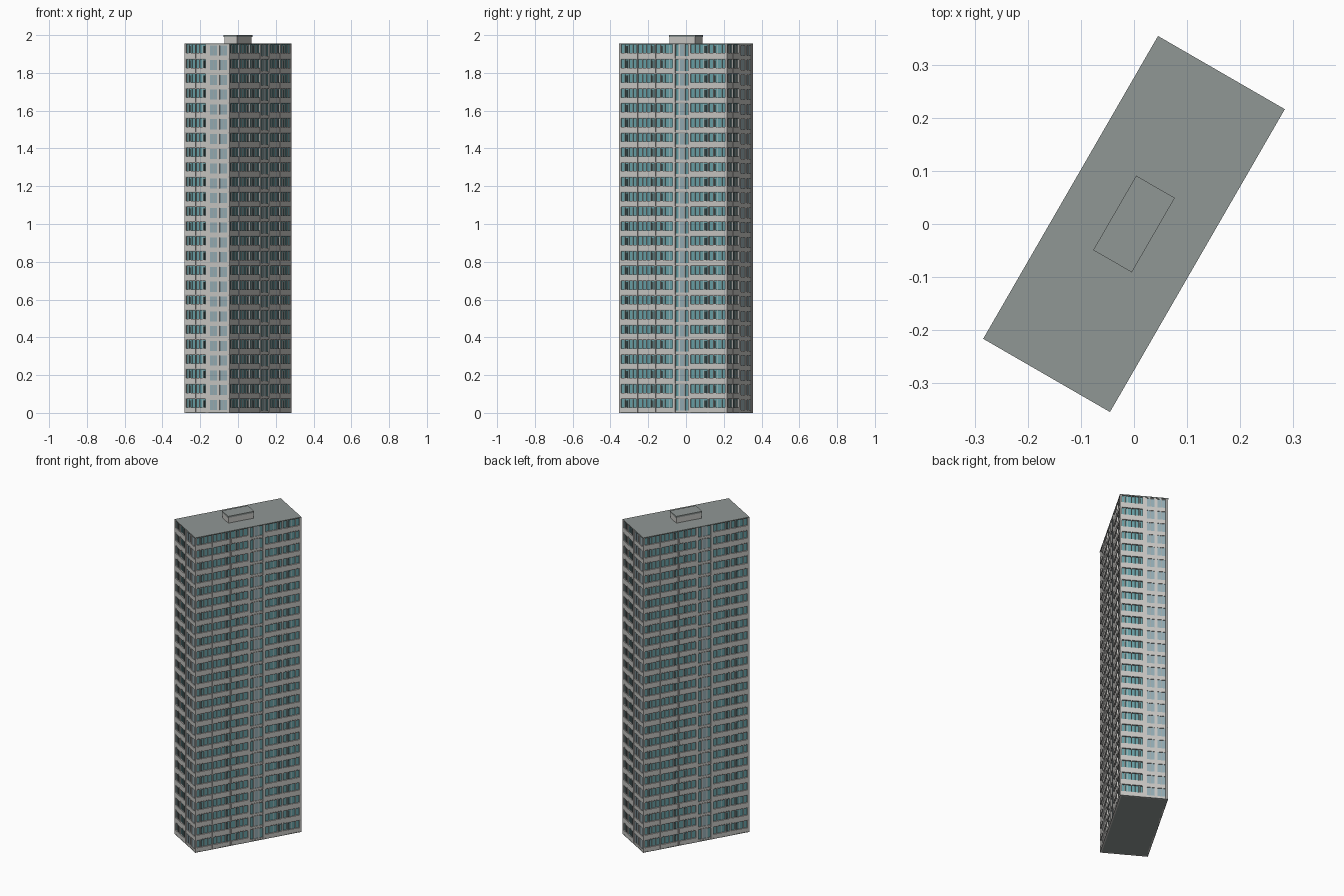
import bpy
from math import radians
from mathutils import Matrix

if "Cube" in bpy.data.objects:
    bpy.data.objects.remove(bpy.data.objects["Cube"], do_unlink=True)

FLOORS = 25
ROOF = 1.955
PITCH = ROOF / FLOORS
LENGTH, WIDTH, RELIEF = 0.658, 0.275, 0.008
TURN = radians(60)


def material(name, r, g, b):
    m = bpy.data.materials.new(name)
    m.use_nodes = True
    m.diffuse_color = (r, g, b, 1)
    m.node_tree.nodes["Principled BSDF"].inputs["Base Color"].default_value = (r, g, b, 1)
    return m


wall = material("pale concrete", 0.58, 0.57, 0.55)
trim = material("grey frame", 0.40, 0.40, 0.39)
glass = material("teal glass", 0.14, 0.36, 0.39)
pale = material("blue grey glass", 0.30, 0.42, 0.46)
dark = material("dark recess", 0.06, 0.09, 0.09)
roof = material("roof grey", 0.28, 0.31, 0.30)


def boxes(name, items, mat, angle=0.0):
    """One mesh of boxes, each ((x0, x1), (y0, y1), (z0, z1)), turned about z."""
    verts, faces = [], []
    for xs, ys, zs in items:
        n = len(verts)
        verts += [(x, y, z) for x in xs for y in ys for z in zs]
        faces += [[n + i for i in f] for f in
                  ((0, 1, 3, 2), (4, 6, 7, 5), (0, 4, 5, 1),
                   (2, 3, 7, 6), (0, 2, 6, 4), (1, 5, 7, 3))]
    mesh = bpy.data.meshes.new(name)
    mesh.from_pydata(verts, [], faces)
    mesh.transform(Matrix.Rotation(TURN + angle, 4, "Z"))
    mesh.materials.append(mat)
    ob = bpy.data.objects.new(name, mesh)
    bpy.context.scene.collection.objects.link(ob)
    return ob


def block(name, length, width, z0, z1, mat):
    return boxes(name, [((-length / 2, length / 2), (-width / 2, width / 2), (z0, z1))], mat)


def facade(name, length, depth, angle, parts):
    """Stack one storey of (left, right, bottom, top) fractions up the tower."""
    for part, (mat, out, rects) in parts.items():
        items = [(((l - 0.5) * length, (r - 0.5) * length),
                  (-depth / 2 + RELIEF - out, -depth / 2 + RELIEF + 0.002),
                  (b * PITCH, t * PITCH)) for l, r, b, t in rects]
        ob = boxes(name + "_" + part, items, mat, angle)
        mod = ob.modifiers.new("storeys", "ARRAY")
        mod.count = FLOORS
        mod.use_relative_offset = False
        mod.use_constant_offset = True
        mod.constant_offset_displace = (0, 0, PITCH)


def bay_parts(bays, divisions):
    """Balcony fronts, slim mullions and a dark doorway for each bay."""
    fronts, mullions, doors = [], [], []
    for i, (l, r) in enumerate(bays):
        step = (r - l) / divisions
        fronts.append((l, r, 0.0, 0.36))
        mullions += [(l + k * step - step * 0.06, l + k * step + step * 0.06, 0.36, 0.92)
                     for k in range(1, divisions)]
        k = divisions - 1 if i % 2 else 1
        doors.append((l + (k + 0.1) * step, l + (k + 0.55) * step, 0.36, 0.85))
    return fronts, mullions, doors


# Long sides: three bays, a stair strip between piers, two more bays
fronts, mullions, doors = bay_parts(
    [(0.01, 0.16), (0.17, 0.33), (0.34, 0.5), (0.66, 0.82), (0.83, 0.99)], 4)
long_parts = {
    "balcony_fronts": (wall, 0.007, fronts),
    "mullions": (wall, 0.004, mullions),
    "doorways": (dark, 0.002, doors),
    "slab_edges": (trim, 0.0075, [(0, 1, 0.93, 1.0)]),
    "piers": (wall, RELIEF, [(0, 0.012, 0, 1), (0.16, 0.172, 0, 1), (0.33, 0.338, 0, 1),
                             (0.497, 0.52, 0, 1), (0.638, 0.662, 0, 1),
                             (0.82, 0.83, 0, 1), (0.988, 1, 0, 1)]),
    "stair_panels": (wall, 0.005, [(0.52, 0.638, 0, 0.16), (0.55, 0.56, 0, 1),
                                   (0.598, 0.608, 0, 1)]),
    "stair_windows": (pale, 0.002, [(0.56, 0.598, 0.16, 0.93)]),
}

# Short sides: balcony bays on the left, windows in solid wall on the right
fronts, mullions, doors = bay_parts([(0.02, 0.23), (0.25, 0.47)], 3)
short_parts = {
    "balcony_fronts": (wall, 0.007, fronts),
    "mullions": (wall, 0.004, mullions),
    "doorways": (dark, 0.002, doors),
    "slab_edges": (trim, 0.0075, [(0, 0.48, 0.93, 1.0)]),
    "piers": (wall, RELIEF, [(0, 0.025, 0, 1), (0.23, 0.25, 0, 1), (0.47, 0.53, 0, 1),
                             (0.95, 1, 0, 1)]),
    "wall_panels": (wall, 0.006, [(0.53, 0.95, 0, 0.2), (0.53, 0.95, 0.88, 1.0),
                                  (0.53, 0.56, 0.2, 0.88), (0.72, 0.78, 0.2, 0.88)]),
    "windows": (pale, 0.002, [(0.56, 0.72, 0.2, 0.88), (0.78, 0.95, 0.2, 0.88)]),
    "window_bars": (trim, 0.004, [(0.635, 0.645, 0.2, 0.88), (0.86, 0.87, 0.2, 0.88)]),
}

facade("front_long_side", LENGTH, WIDTH, 0, long_parts)
facade("back_long_side", LENGTH, WIDTH, radians(180), long_parts)
facade("front_short_side", WIDTH, LENGTH, radians(-90), short_parts)
facade("back_short_side", WIDTH, LENGTH, radians(90), short_parts)

# Glazed core, base and roof
block("glass_core", LENGTH - 2 * RELIEF, WIDTH - 2 * RELIEF, 0.004, ROOF - 0.004, glass)
block("base_slab", LENGTH - 0.001, WIDTH - 0.001, 0, 0.004, roof)
block("roof_slab", LENGTH + 0.001, WIDTH + 0.001, ROOF - 0.005, ROOF + 0.001, roof)

# Plant room on the roof
block("plant_room", 0.156, 0.078, ROOF, 1.992, wall)
block("plant_room_cap", 0.162, 0.084, 1.99, 2.0, roof)
